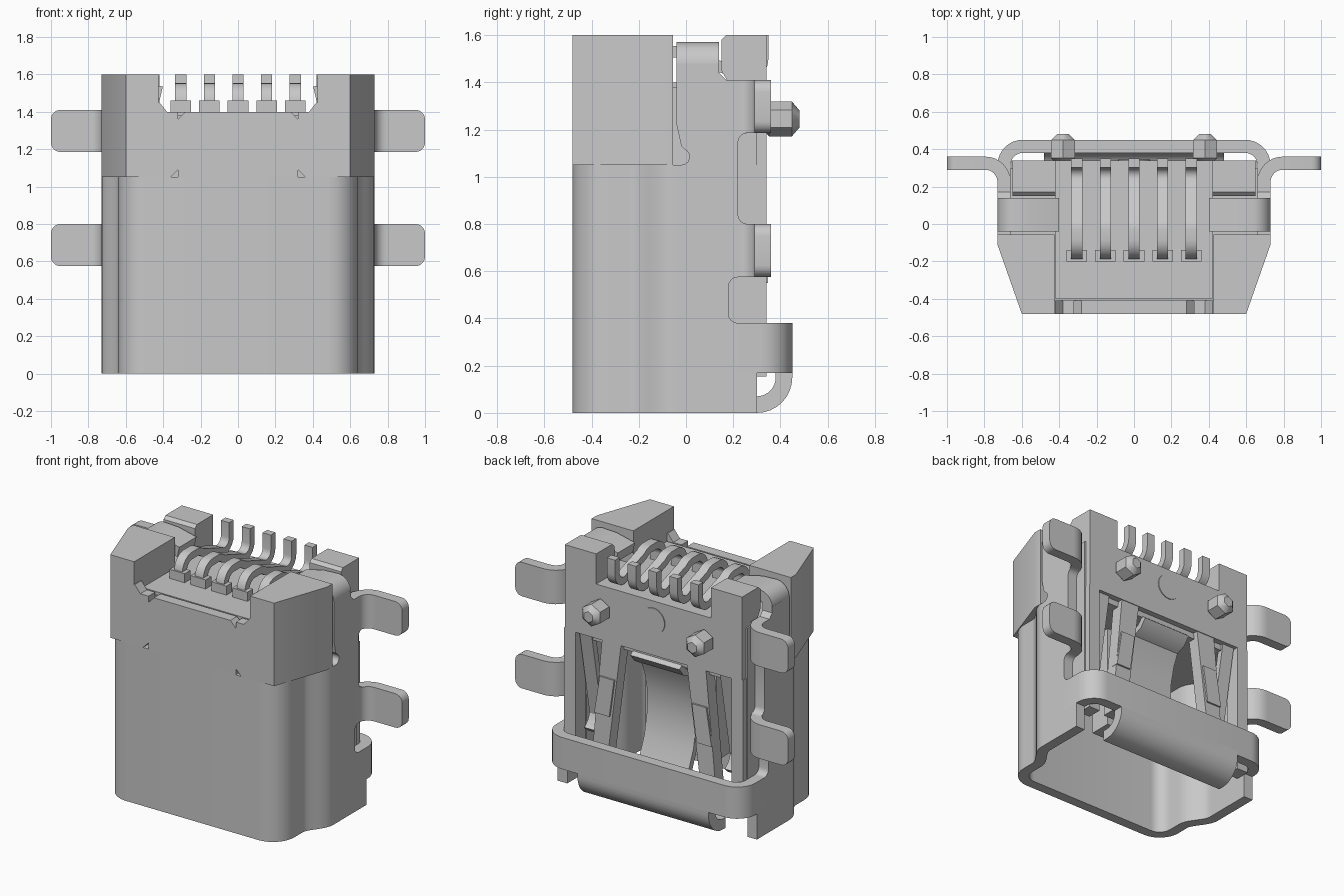
import bpy, bmesh, math
from mathutils import Vector

cube = bpy.data.objects.get("Cube")
if cube:
    bpy.data.objects.remove(cube, do_unlink=True)

GREY = (0.58, 0.58, 0.58, 1)
mat = bpy.data.materials.new("light grey")
mat.use_nodes = True
mat.diffuse_color = GREY
mat.node_tree.nodes["Principled BSDF"].inputs["Base Color"].default_value = GREY
T = 0.07  # sheet thickness
made = []


def prism(name, pts, axis, lo, hi):
    """Extrude a closed outline along an axis: z takes (x,y), y takes (x,z), x takes (y,z)."""
    def place(p, h):
        a, b = p
        return {"z": (a, b, h), "y": (a, h, b), "x": (h, a, b)}[axis]
    bm = bmesh.new()
    base = [bm.verts.new(place(p, lo)) for p in pts]
    top = [bm.verts.new(place(p, hi)) for p in pts]
    bm.faces.new(base)
    bm.faces.new(top)
    n = len(pts)
    for i in range(n):
        j = (i + 1) % n
        bm.faces.new((base[i], base[j], top[j], top[i]))
    bmesh.ops.recalc_face_normals(bm, faces=bm.faces)
    me = bpy.data.meshes.new(name)
    bm.to_mesh(me)
    bm.free()
    me.materials.append(mat)
    ob = bpy.data.objects.new(name, me)
    bpy.context.collection.objects.link(ob)
    made.append(ob)
    return ob


def box(name, x0, x1, y0, y1, z0, z1):
    return prism(name, [(x0, y0), (x1, y0), (x1, y1), (x0, y1)], "z", z0, z1)


def arc(cx, cy, r, a0, a1, n=8):
    return [(cx + r * math.cos(math.radians(a0 + (a1 - a0) * i / n)),
             cy + r * math.sin(math.radians(a0 + (a1 - a0) * i / n))) for i in range(n + 1)]


def ribbon(path, t=T):
    """Closed outline of constant thickness around a centre line."""
    p = [Vector(q) for q in path]
    left, right = [], []
    for i, q in enumerate(p):
        d0 = (q - p[i - 1]).normalized() if i else (p[1] - q).normalized()
        d1 = (p[i + 1] - q).normalized() if i < len(p) - 1 else d0
        n0, n1 = Vector((-d0.y, d0.x)), Vector((-d1.y, d1.x))
        m = (n0 + n1).normalized()
        m *= t / 2 / max(m.dot(n0), 0.4)
        left.append(tuple(q + m))
        right.append(tuple(q - m))
    return left + right[::-1]


def flip(pts):
    return [(-x, y) for x, y in pts]


def both(path):
    """Mirror a half path that starts near x = 0."""
    return flip(path)[::-1] + path


# Front wall of the shell, with rounded corners and flared sides
flare = [(0.605 + 0.09 * (3 * s * s - 2 * s ** 3), -0.235 + 0.19 * s) for s in [i / 10 for i in range(11)]]
half = arc(0.485, -0.325, 0.12, -90, 0) + flare + [(0.695, -0.02)]
prism("shell_front", ribbon(both(half)), "z", 0, 1.05)

# Upper front plate with small triangular notches
edge = [(0.32, 1.05), (0.32, 1.09), (0.36, 1.05), (0.5, 1.05), (0.5, 1.45),
        (0.42, 1.45), (0.38, 1.4), (0.32, 1.4), (0.32, 1.36), (0.28, 1.4)]
prism("front_plate", both(edge), "y", -0.48, -0.41)

# Plastic core above the cavity, and the shelf that carries the contacts
core = [(0.57, -0.41), (0.66, -0.1), (0.66, 0.3)]
prism("core", both(core), "z", 1.0, 1.38)
box("contact_shelf", -0.42, 0.42, -0.4, 0.27, 1.37, 1.4)

# Back panel, round badge and inner tongue
box("back_panel", -0.65, 0.65, 0.27, 0.34, 1.04, 1.4)
prism("back_badge", arc(0, 1.27, 0.085, 0, 345, 23), "y", 0.33, 0.346)
box("tongue", -0.26, 0.26, -0.1, 0.05, 0.3, 1.02)

# Centre spring
centre = [(0.31, 1.0), (0.27, 0.95), (0.2, 0.92), (0.16, 0.83), (0.13, 0.7),
          (0.13, 0.55), (0.16, 0.4), (0.21, 0.28)]
prism("centre_spring", ribbon(centre, 0.04), "x", -0.18, 0.18)

# Belt round the back and the lip rolled under it
prism("back_belt", ribbon(both(arc(0.595, 0.315, 0.1, 90, 0) + [(0.695, 0.17)])), "z", 0.17, 0.38)
lip = [(0.27, 0.035)] + arc(0.3, 0.15, 0.115, -90, 0) + [(0.415, 0.2)]
prism("rolled_lip", ribbon(lip), "x", -0.48, 0.48)

# Outlines of side parts in (y, z)
side = ([(-0.03, 0), (0.3, 0), (0.3, 0.38)] + arc(0.22, 0.42, 0.04, -90, -180, 4)
        + arc(0.22, 0.535, 0.04, 180, 90, 4) + [(0.24, 0.575), (0.24, 0.8)]
        + arc(0.26, 0.84, 0.04, -90, -180, 4) + arc(0.26, 1.145, 0.04, 180, 90, 4)
        + [(0.26, 1.185), (0.26, 1.41), (0.17, 1.41), (0.14, 1.44), (0.14, 1.48), (-0.04, 1.48), (-0.04, 1.22),
           (-0.02, 1.13)] + arc(-0.02, 1.085, 0.035, 70, -90, 6) + [(-0.03, 1.05)])
back_block = [(0.19, 1.38), (0.34, 1.38), (0.34, 1.6), (0.17, 1.6), (0.15, 1.58), (0.15, 1.45)]

for s, tag in ((1, "left"), (-1, "right")):
    def m(pts):
        return pts if s > 0 else flip(pts)

    def sides(name, pts, a, b):
        return prism(f"{tag}_{name}", pts, "x", min(s * a, s * b), max(s * a, s * b))

    # Shell side wall
    sides("side_wall", side, 0.66, 0.73)
    # Strap folded over the top
    strap = [(0.695, 1.45)] + arc(0.635, 1.475, 0.06, 0, 85, 6) + [(0.54, 1.53), (0.41, 1.5)]
    prism(f"{tag}_top_strap", m(ribbon(strap)), "y", -0.04, 0.14)
    # Front corner block
    block = [(0.425, -0.48), (0.6, -0.48), (0.73, -0.11), (0.73, -0.055), (0.425, -0.055)]
    prism(f"{tag}_front_block", m(block), "z", 1.05, 1.6)
    # Rear corner block and the column under it
    sides("back_block", back_block, 0.42, 0.65)
    sides("column", [(0.24, 0.155), (0.34, 0.155), (0.34, 1.05), (0.24, 1.05)], 0.57, 0.655)
    sides("inner_wall", [(0.15, 0.2), (0.3, 0.2), (0.3, 1.05), (0.15, 1.05)], 0.62, 0.66)

    # Slanted bar, stepped pad on it, and outer spring leaf
    bar = [(0.24, 1.05), (0.38, 1.05), (0.46, 0.2), (0.35, 0.2)]
    prism(f"{tag}_window_bar", m(bar), "y", 0.25, 0.335)
    pad = [(0.285, 0.8), (0.39, 0.8), (0.43, 0.55), (0.32, 0.55)]
    prism(f"{tag}_bar_pad", m(pad), "y", 0.3, 0.347)
    leaf = [(0.3, 1.06), (0.27, 0.9), (0.2, 0.52), (0.19, 0.46), (0.21, 0.41), (0.25, 0.37)]
    sides("outer_spring", ribbon(leaf, 0.04), 0.47, 0.56)

    # Mounting tabs: a bend from the side wall and a rounded plate
    for level, z0, z1 in (("upper", 1.185, 1.41), ("lower", 0.575, 0.8)):
        bend = [(0.695, 0.16)] + arc(0.795, 0.225, 0.1, 180, 90) + [(0.81, 0.325)]
        prism(f"{tag}_{level}_tab_bend", m(ribbon(bend)), "z", z0, z1)
        plate = ([(0.8, z0)] + arc(0.95, z0 + 0.05, 0.05, -90, 0, 5)
                 + arc(0.95, z1 - 0.05, 0.05, 0, 90, 5) + [(0.8, z1)])
        prism(f"{tag}_{level}_tab", m(plate), "y", 0.29, 0.36)

    # Six-sided locating peg with a chamfered tip
    bpy.ops.mesh.primitive_cylinder_add(vertices=6, radius=0.074, depth=0.16,
                                        location=(s * 0.38, 0.4, 1.245), rotation=(math.pi / 2, 0, 0))
    peg = bpy.context.object
    peg.name = f"{tag}_locating_peg"
    peg.data.materials.append(mat)
    bev = peg.modifiers.new("chamfer", "BEVEL")
    bev.width = 0.032
    bev.segments = 1
    bev.limit_method = "ANGLE"
    bev.angle_limit = math.radians(70)
    made.append(peg)

# Row of contacts: each rises from a foot, arches over and ends upright at the back
wire = ([(-0.165, 1.36), (-0.165, 1.45)] + arc(-0.085, 1.45, 0.08, 180, 90, 6)[1:]
        + arc(-0.03, 1.45, 0.08, 90, 45, 4) + arc(0.255, 1.5, 0.07, 235, 360, 7) + [(0.325, 1.6)])
for i in range(5):
    x = (i - 2) * 0.153
    prism(f"contact_{i + 1}", ribbon(wire, 0.048), "x", x - 0.03, x + 0.03)
    box(f"contact_foot_{i + 1}", x - 0.055, x + 0.055, -0.2, -0.14, 1.38, 1.46)

# Smooth the rounded surfaces, keep the edges sharp
bpy.ops.object.select_all(action="DESELECT")
for ob in made:
    ob.select_set(True)
bpy.context.view_layer.objects.active = made[0]
bpy.ops.object.shade_smooth_by_angle(angle=math.radians(30))
